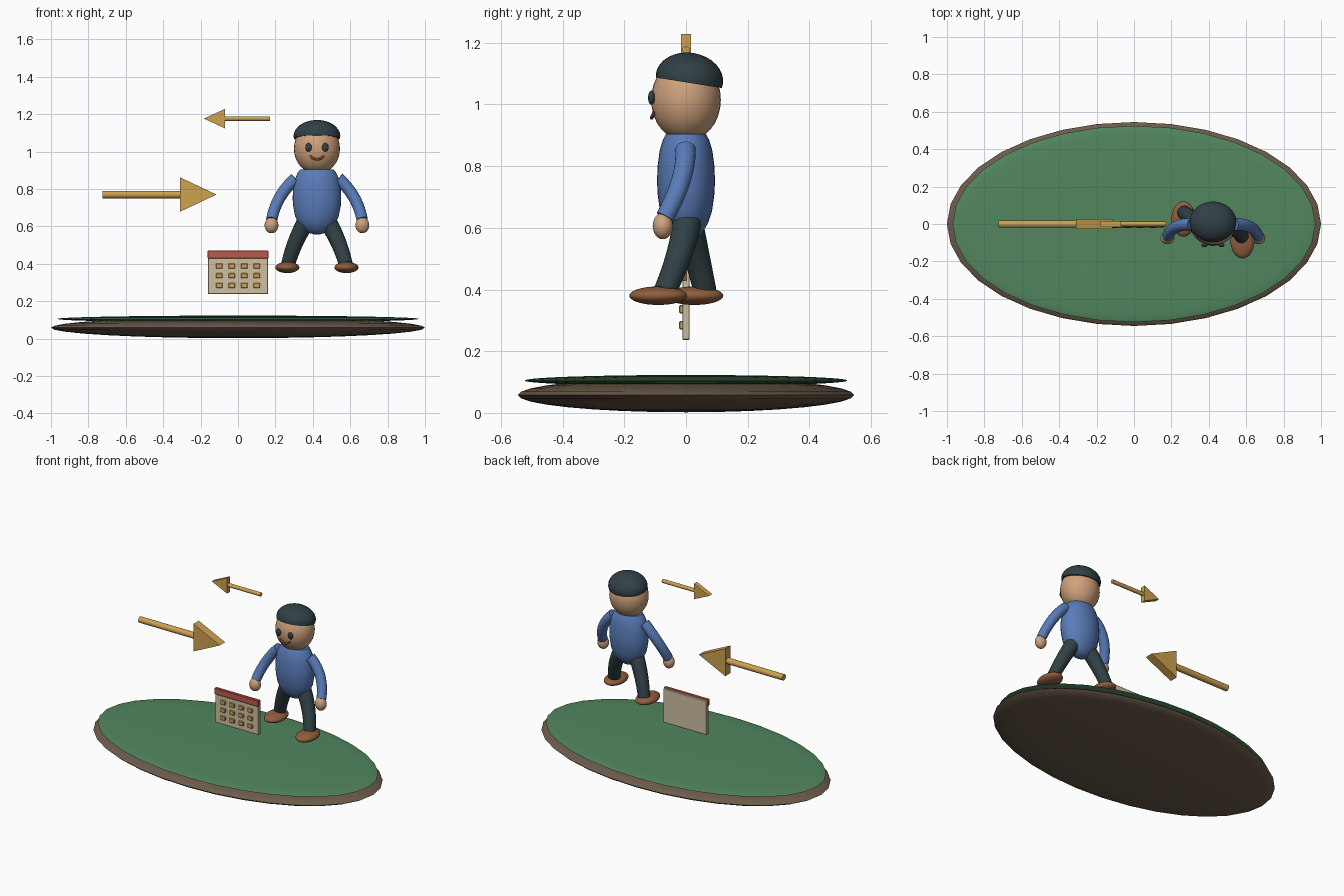
import bpy, bmesh
from math import radians, pi, cos, sin
from mathutils import Matrix, Vector

if "Cube" in bpy.data.objects:
    bpy.data.objects.remove(bpy.data.objects["Cube"])

CX = 0.422  # centre line of the walking figure


def mat(name, rgb):
    m = bpy.data.materials.new(name)
    m.diffuse_color = (*rgb, 1)
    m.use_nodes = True
    m.node_tree.nodes["Principled BSDF"].inputs["Base Color"].default_value = m.diffuse_color
    return m


SOIL = mat("soil", (0.15, 0.105, 0.07))
GRASS = mat("grass", (0.085, 0.24, 0.115))
SKIN = mat("skin", (0.62, 0.36, 0.2))
BLUE = mat("blue", (0.1, 0.2, 0.48))
DARK = mat("dark", (0.03, 0.052, 0.06))
SHOE = mat("shoe_brown", (0.28, 0.11, 0.045))
MOUTH = mat("mouth_brown", (0.2, 0.06, 0.03))
GOLD = mat("gold", (0.62, 0.36, 0.08))
CREAM = mat("cream", (0.62, 0.53, 0.36))
RED = mat("red", (0.5, 0.1, 0.07))


def finish(name, bm, material, smooth=True):
    bmesh.ops.recalc_face_normals(bm, faces=bm.faces)
    me = bpy.data.meshes.new(name)
    bm.to_mesh(me)
    bm.free()
    for p in me.polygons:
        p.use_smooth = smooth
    if smooth:
        me.set_sharp_from_angle(angle=radians(40))
    me.materials.append(material)
    ob = bpy.data.objects.new(name, me)
    bpy.context.collection.objects.link(ob)
    return ob


def ball(name, loc, rad, material, cut=None, tilt=0, seg=32, rings=16):
    bm = bmesh.new()
    bmesh.ops.create_uvsphere(bm, u_segments=seg, v_segments=rings, radius=1)
    if cut is not None:
        res = bmesh.ops.bisect_plane(bm, geom=bm.verts[:] + bm.edges[:] + bm.faces[:],
                                     plane_co=(0, 0, cut), plane_no=(0, 0, -1), clear_outer=True)
        bmesh.ops.holes_fill(bm, edges=[e for e in bm.edges if e.is_boundary])
    bm.transform(Matrix.Translation(loc) @ Matrix.Rotation(tilt, 4, 'X') @ Matrix.Diagonal((*rad, 1)))
    return finish(name, bm, material)


def box(name, loc, size, material, bevel=0.003):
    bm = bmesh.new()
    bmesh.ops.create_cube(bm, size=1)
    bm.transform(Matrix.Translation(loc) @ Matrix.Diagonal((*size, 1)))
    bmesh.ops.bevel(bm, geom=bm.edges[:], offset=bevel, segments=1, affect='EDGES')
    return finish(name, bm, material, False)


def lathe(name, loc, profile, rx, ry, material, n=32):
    bm = bmesh.new()
    rows = [[bm.verts.new((loc[0] + r * rx * cos(2 * pi * i / n), loc[1] + r * ry * sin(2 * pi * i / n), z))
             for i in range(n)] for r, z in profile]
    for a, b in zip(rows, rows[1:]):
        for i in range(n):
            bm.faces.new((a[i], a[(i + 1) % n], b[(i + 1) % n], b[i]))
    bm.faces.new(rows[0])
    bm.faces.new(rows[-1])
    return finish(name, bm, material)


def tube(name, pts, radii, material, n=20, steps=12):
    # limb swept along a quadratic curve through start, bend and end
    p0, p2 = Vector(pts[0]), Vector(pts[2])
    p1 = 2 * Vector(pts[1]) - (p0 + p2) / 2
    bm, rows = bmesh.new(), []
    for k in range(steps + 1):
        t = k / steps
        c = p0 * (1 - t) ** 2 + p1 * 2 * t * (1 - t) + p2 * t * t
        d = ((p1 - p0) * (1 - t) + (p2 - p1) * t).normalized()
        u = d.cross(Vector((0, 1, 0))).normalized()
        v = d.cross(u)
        r = radii[0] * (1 - t) + radii[1] * t
        rows.append([bm.verts.new(c + r * (u * cos(2 * pi * i / n) + v * sin(2 * pi * i / n))) for i in range(n)])
    for a, b in zip(rows, rows[1:]):
        for i in range(n):
            bm.faces.new((a[i], a[(i + 1) % n], b[(i + 1) % n], b[i]))
    bm.faces.new(rows[0])
    bm.faces.new(rows[-1])
    return finish(name, bm, material)


def arrow(name, z, tail, neck, tip, r, half, thick):
    # round shaft plus flat triangular head
    mid = ((tail + neck) / 2, 0, z)
    tube(name + "_shaft", [(tail, 0, z), mid, (neck, 0, z)], (r, r), GOLD, 20, 1)
    bm = bmesh.new()
    tri = [(neck, z - half), (neck, z + half), (tip, z)]
    f, b = [[bm.verts.new((x, y, h)) for x, h in tri] for y in (-thick, thick)]
    bm.faces.new(f)
    bm.faces.new(b)
    for i in range(3):
        j = (i + 1) % 3
        bm.faces.new((f[i], f[j], b[j], b[i]))
    finish(name + "_head", bm, GOLD, False)


# ground disc
ball("soil_base", (0, 0, 0.058), (1.0, 0.545, 0.056), SOIL)
ball("grass_top", (0, 0, 0.105), (0.97, 0.525, 0.018), GRASS)

# head, cap and face
ball("head", (CX, 0, 1.015), (0.123, 0.113, 0.135), SKIN)
ball("cap", (CX, 0.011, 1.083), (0.125, 0.11, 0.085), DARK, cut=-0.15, tilt=radians(-9))
for s, side in ((-1, "left"), (1, "right")):
    ball(side + "_eye", (CX + s * 0.045, -0.112, 1.022), (0.017, 0.011, 0.023), DARK, seg=20, rings=12)
tube("mouth", [(CX - 0.037, -0.101, 0.977), (CX, -0.111, 0.957), (CX + 0.037, -0.101, 0.977)],
     (0.006, 0.006), MOUTH, 10)

# torso
lathe("torso", (CX, 0, 0), [(0.12, 0.557), (0.36, 0.566), (0.57, 0.585), (0.76, 0.615), (0.9, 0.655),
                            (0.98, 0.71), (1, 0.75), (0.98, 0.8), (0.91, 0.85), (0.8, 0.885), (0.68, 0.905)],
      0.13, 0.094, BLUE)

# arms, hands, legs and shoes; the right leg strides forward
for s, side in ((-1, "left"), (1, "right")):
    X = lambda d: CX + s * d
    tube(side + "_arm", [(X(0.115), -0.002, 0.855), (X(0.198), -0.016, 0.755), (X(0.242), -0.068, 0.635)],
         (0.033, 0.03), BLUE)
    ball(side + "_hand", (X(0.243), -0.075, 0.606), (0.037, 0.033, 0.043), SKIN, seg=24, rings=12)
    knee_y, ankle_y, shoe_y = (-0.02, -0.068, -0.09) if s > 0 else (0.032, 0.062, 0.027)
    tube(side + "_leg", [(X(0.055), 0.005, 0.63), (X(0.112), knee_y, 0.52), (X(0.155), ankle_y, 0.395)],
         (0.048, 0.037), DARK)
    ball(side + "_shoe", (X(0.158), shoe_y, 0.38), (0.064, 0.094, 0.03), SHOE)

# calendar board
box("calendar_page", (0, 0, 0.351), (0.322, 0.024, 0.228), CREAM)
box("calendar_header", (0, -0.008, 0.449), (0.326, 0.022, 0.042), RED)
for r in range(3):
    for c in range(4):
        box(f"calendar_day_{r}_{c}", (-0.1 + c * 0.0667, -0.015, 0.284 + r * 0.052),
            (0.036, 0.014, 0.027), GOLD)

# direction arrows
arrow("large_arrow", 0.77, -0.725, -0.31, -0.115, 0.02, 0.092, 0.028)
arrow("small_arrow", 1.176, 0.171, -0.07, -0.183, 0.0125, 0.052, 0.016)
